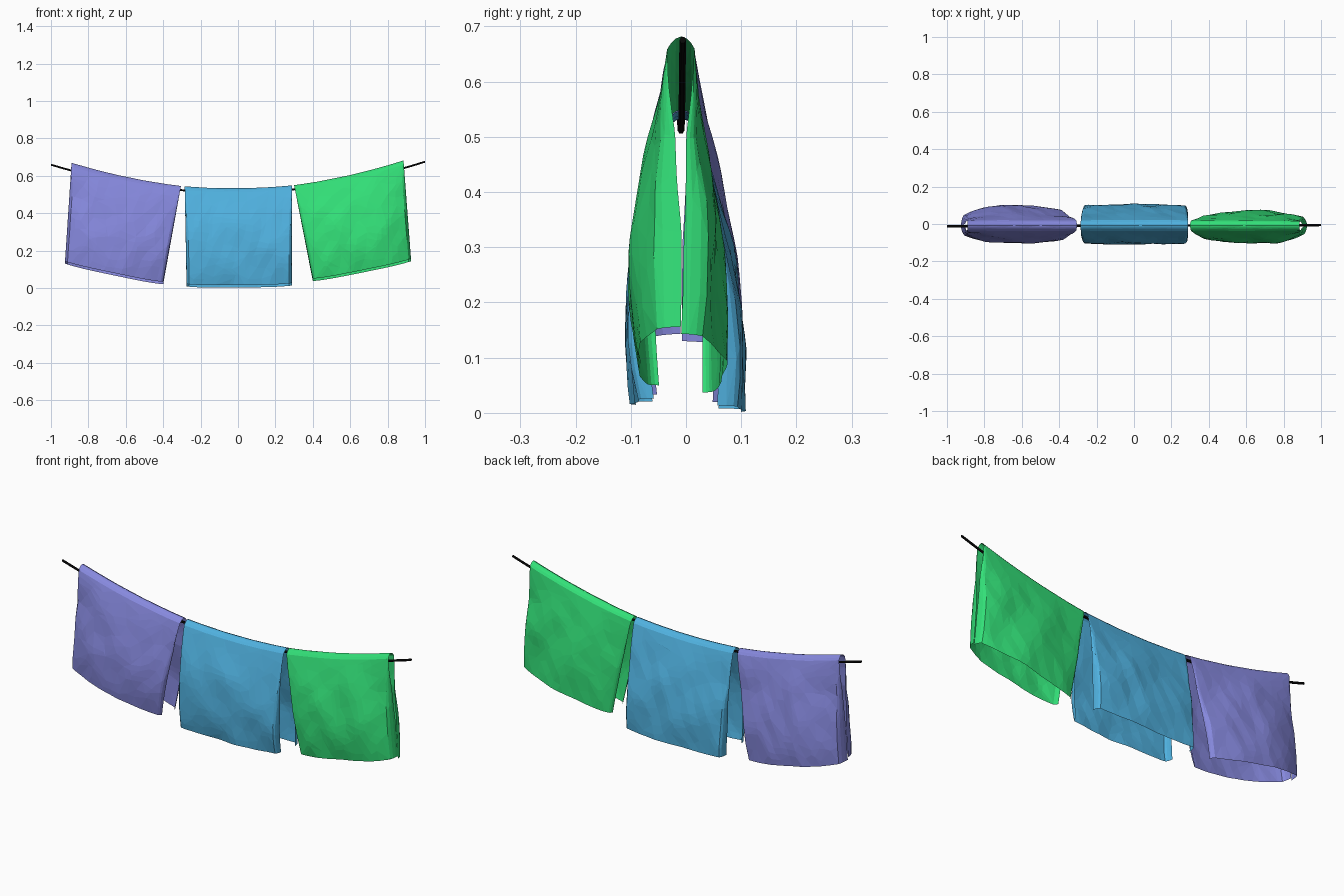
import bpy
import bmesh
import math
from mathutils import Vector, noise

cube = bpy.data.objects.get("Cube")
if cube:
    bpy.data.objects.remove(cube, do_unlink=True)

LINE_Y = -0.008      # depth position of the clothes line
FOLD = 0.022         # radius of the cloth fold over the line


def material(name, rgb):
    mat = bpy.data.materials.new(name)
    mat.use_nodes = True
    mat.diffuse_color = (*rgb, 1)
    mat.node_tree.nodes["Principled BSDF"].inputs["Base Color"].default_value = (*rgb, 1)
    return mat


def line_height(x):
    return 0.511 + 0.156 * x * x + 0.008 * x


def lerp(a, b, f):
    return a + (b - a) * f


def add_object(name, bm, mat):
    mesh = bpy.data.meshes.new(name)
    bm.to_mesh(mesh)
    bm.free()
    mesh.materials.append(mat)
    obj = bpy.data.objects.new(name, mesh)
    bpy.context.collection.objects.link(obj)
    return obj


def towel(name, mat, top, hem_x, hem_z, depth, pinch, curl):
    """Drape a grid over the line; pairs are (left end, right end) or (front, back)."""
    bm = bmesh.new()
    bmesh.ops.create_grid(bm, x_segments=40, y_segments=52, size=1)
    for vert in bm.verts:
        u, v = vert.co.x, vert.co.y
        back, right = v > 0, u > 0
        t = abs(v) ** 1.5                       # distance down from the line
        end = max(0, (abs(u) - 0.86) / 0.14)    # progress through the turned-in edge
        across = min(abs(u) / 0.86, 1) * 0.96 + 0.04 * math.sin(end * math.pi / 2)
        s = 0.5 + 0.5 * math.copysign(across, u)

        # Sheet outline between the line and the hem, riding up at the outer ends
        x_top = lerp(*top, s)
        x = lerp(x_top, lerp(*hem_x, s), t)
        lift = 0.02 * max(0, (abs(x_top) - 0.3) / 0.6)
        z_top = line_height(x_top) + FOLD + lift
        z = lerp(z_top, lerp(*hem_z, s) + (0 if back else 0.013), t)
        z -= 0.008 * (1 - across ** 4) * t

        # Billowing profile, narrower at the ends, with the edges turned inwards
        half = FOLD * math.sqrt(min(1, t / 0.04))
        half += (depth[back] - FOLD) * math.sin(t * (1.8 if back else 2.2))
        half *= 1 - pinch[right] * abs(u) ** 2.7 * min(1, t * 3)
        half *= 1 - curl[right] * end ** 1.3 * min(1, t * 1.5)

        # Broad creases
        crease = noise.noise(Vector((x * 6 + z * 3, back * 5, z * 4)))
        crease += 0.5 * noise.noise(Vector((x * 13 - z * 5, back * 9, z * 7)))
        half += 0.01 * crease * min(1, t * 3) * (1 - 0.6 * end)
        vert.co = (x, LINE_Y + math.copysign(1, v) * half, z)

    obj = add_object(name, bm, mat)
    facets = obj.modifiers.new("Facets", "DECIMATE")
    facets.ratio = 0.18


purple = material("soft purple cloth", (0.24, 0.25, 0.73))
blue = material("sky blue cloth", (0.08, 0.44, 0.74))
green = material("bright green cloth", (0.033, 0.75, 0.19))
black = material("black line", (0.003, 0.003, 0.003))

# Three towels side by side
towel("purple_towel", purple, (-0.89, -0.305), (-0.925, -0.40), (0.13, 0.02),
      (0.095, 0.105), (0.68, 0.35), (0.95, 0.15))
towel("blue_towel", blue, (-0.285, 0.288), (-0.275, 0.288), (0.008, 0.013),
      (0.103, 0.114), (0.12, 0.12), (0.34, 0.34))
towel("green_towel", green, (0.30, 0.885), (0.40, 0.925), (0.037, 0.143),
      (0.094, 0.078), (0.4, 0.68), (0.15, 0.95))

# Sagging line made from a swept hexagon
bm = bmesh.new()
rings = []
for i in range(33):
    x = -1 + i / 16
    ring = []
    for k in range(6):
        a = k * math.pi / 3
        ring.append(bm.verts.new((x, LINE_Y - 0.001 + 0.003 * x + 0.006 * math.cos(a),
                                  line_height(x) + 0.006 * math.sin(a))))
    rings.append(ring)
for a, b in zip(rings, rings[1:]):
    for k in range(6):
        n = (k + 1) % 6
        bm.faces.new((a[k], a[n], b[n], b[k]))
for cap in (rings[0], rings[-1]):
    bm.faces.new(cap)
bmesh.ops.recalc_face_normals(bm, faces=bm.faces)
add_object("clothes_line", bm, black)
